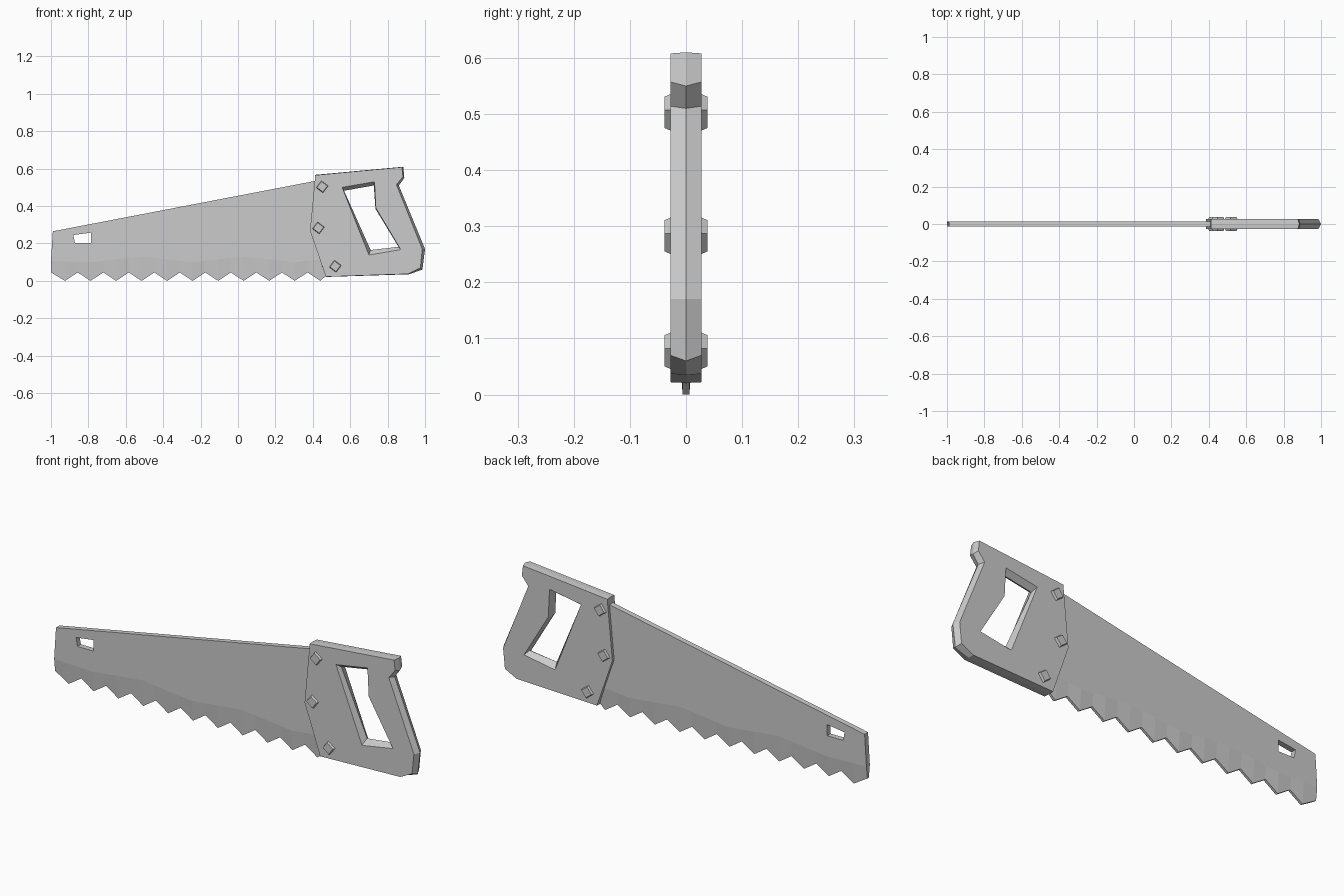
import bpy, bmesh, math

if "Cube" in bpy.data.objects:
    bpy.data.objects.remove(bpy.data.objects["Cube"])


def plate(name, loops):
    """Each loop is a list of rings (front to back) of (x, y, z) points;
    rings are joined by walls, and the first and last rings are filled."""
    bm = bmesh.new()
    caps = ([], [])
    for rings in loops:
        vr = [[bm.verts.new(p) for p in ring] for ring in rings]
        n = len(vr[0])
        for a, b in zip(vr, vr[1:]):
            for i in range(n):
                j = (i + 1) % n
                bm.faces.new((a[i], a[j], b[j], b[i]))
        for cap, ring in zip(caps, (vr[0], vr[-1])):
            for i in range(n):
                cap.append(bm.edges.get((ring[i], ring[(i + 1) % n])))
    for cap, ny in zip(caps, (-1, 1)):
        bmesh.ops.triangle_fill(bm, edges=cap, use_beauty=True, normal=(0, ny, 0))
    bmesh.ops.recalc_face_normals(bm, faces=bm.faces)
    me = bpy.data.meshes.new(name)
    bm.to_mesh(me)
    bm.free()
    ob = bpy.data.objects.new(name, me)
    bpy.context.collection.objects.link(ob)
    return ob


def ring(pts, y):
    return [(x, y, z) for x, z in pts]


# Blade: flat slab thinning below a wavy grind line to a toothed edge
T, E, PITCH = 0.0135, 0.006, 0.1365
grind_keys = [(-1.0, .107), (-.7885, .10), (-.5155, .13), (-.2425, .10),
              (.0305, .13), (.3035, .10), (.49, .12)]


def grind(x):
    for (x0, z0), (x1, z1) in zip(grind_keys, grind_keys[1:]):
        if x <= x1:
            return z0 + (z1 - z0) * (x - x0) / (x1 - x0)
    return grind_keys[-1][1]


teeth = [(-1.0, .045)]
for i in range(11):
    tip = -.925 + PITCH * i
    teeth += [(tip, 0.0), (min(tip + PITCH / 2, .49), .045)]
back = [(.49, .549), (-.99, .265)]
face = [(x, grind(x)) for x, z in teeth] + back
edge = teeth + back
slot = [(-.88, .245), (-.785, .258), (-.785, .203), (-.872, .203)]
plate("blade", [
    [ring(face, -T), ring(edge, -E), ring(edge, E), ring(face, T)],
    [ring(slot, -T), ring(slot, T)],
])

# Handle: thick plate with a ridged rim and a grip opening
H = 0.0275
outer = [(.413, .565), (.876, .608), (.882, .557), (.847, .514), (.985, .17),
         (.975, .07), (.91, .037), (.47, .022), (.385, .267), (.41, .53)]
outer_mid = [(.413, .567), (.884, .61), (.889, .55), (.86, .51), (1.0, .17),
             (.986, .06), (.913, .035), (.47, .021), (.385, .267), (.41, .53)]
grip = [(.557, .50), (.73, .53), (.737, .39), (.87, .167), (.70, .138)]
grip_mid = [(.567, .482), (.726, .51), (.735, .385), (.858, .182), (.709, .165)]
plate("handle", [
    [ring(outer, -H), ring(outer_mid, 0), ring(outer, H)],
    [ring(grip, -H), ring(grip_mid, 0), ring(grip, H)],
])

# Square bolts showing on both sides of the handle
for k, (bx, bz) in enumerate([(.45, .503), (.43, .283), (.52, .078)]):
    pts = [[(bx + r * math.cos(math.radians(8 + 90 * i)),
             bz + r * math.sin(math.radians(8 + 90 * i))) for i in range(4)]
           for r in (.028, .033)]
    plate(f"bolt_{k + 1}", [[ring(pts[0], -.0385), ring(pts[1], -.027),
                             ring(pts[1], .027), ring(pts[0], .0385)]])
